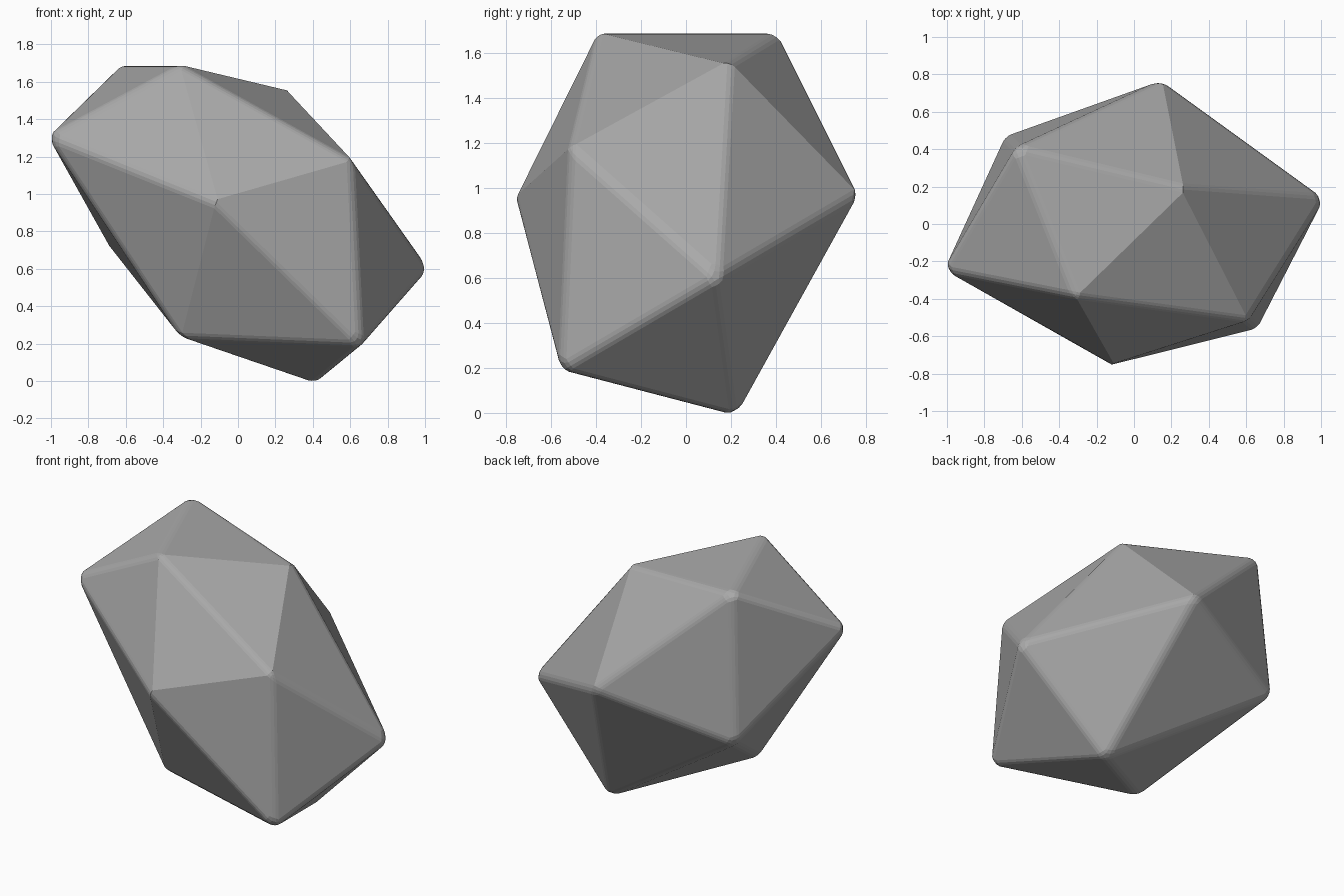
import bpy
import bmesh
import math

default = bpy.data.objects.get("Cube")
if default:
    bpy.data.objects.remove(default, do_unlink=True)

# Grey stone material
stone = bpy.data.materials.new("stone_grey")
stone.use_nodes = True
grey = (0.4, 0.4, 0.4, 1.0)
stone.diffuse_color = grey
stone.node_tree.nodes["Principled BSDF"].inputs["Base Color"].default_value = grey
stone.node_tree.nodes["Principled BSDF"].inputs["Roughness"].default_value = 0.8

# Corners of the uneven, stretched twenty-sided rock
corners = [
    (-1.02, -0.25, 1.31), (-0.31, -0.39, 1.69), (0.61, -0.515, 1.18),
    (-0.12, -0.76, 0.95), (0.66, -0.56, 0.19), (1.02, 0.14, 0.60),
    (-0.63, 0.41, 1.69), (0.265, 0.195, 1.56), (-0.69, 0.47, 0.72),
    (0.15, 0.77, 0.97), (0.41, 0.225, -0.015), (-0.305, -0.33, 0.23),
]

# Wrap the corners in flat triangular facets
bm = bmesh.new()
for corner in corners:
    bm.verts.new(corner)
bmesh.ops.convex_hull(bm, input=bm.verts[:])
bmesh.ops.recalc_face_normals(bm, faces=bm.faces[:])
mesh = bpy.data.meshes.new("rock")
bm.to_mesh(mesh)
bm.free()
mesh.materials.append(stone)

rock = bpy.data.objects.new("rock", mesh)
bpy.context.collection.objects.link(rock)

# Round off only the sharper ridges
ridges = rock.modifiers.new("worn_ridges", "BEVEL")
ridges.width = 0.03
ridges.segments = 3
ridges.limit_method = 'ANGLE'
ridges.angle_limit = math.radians(32)
